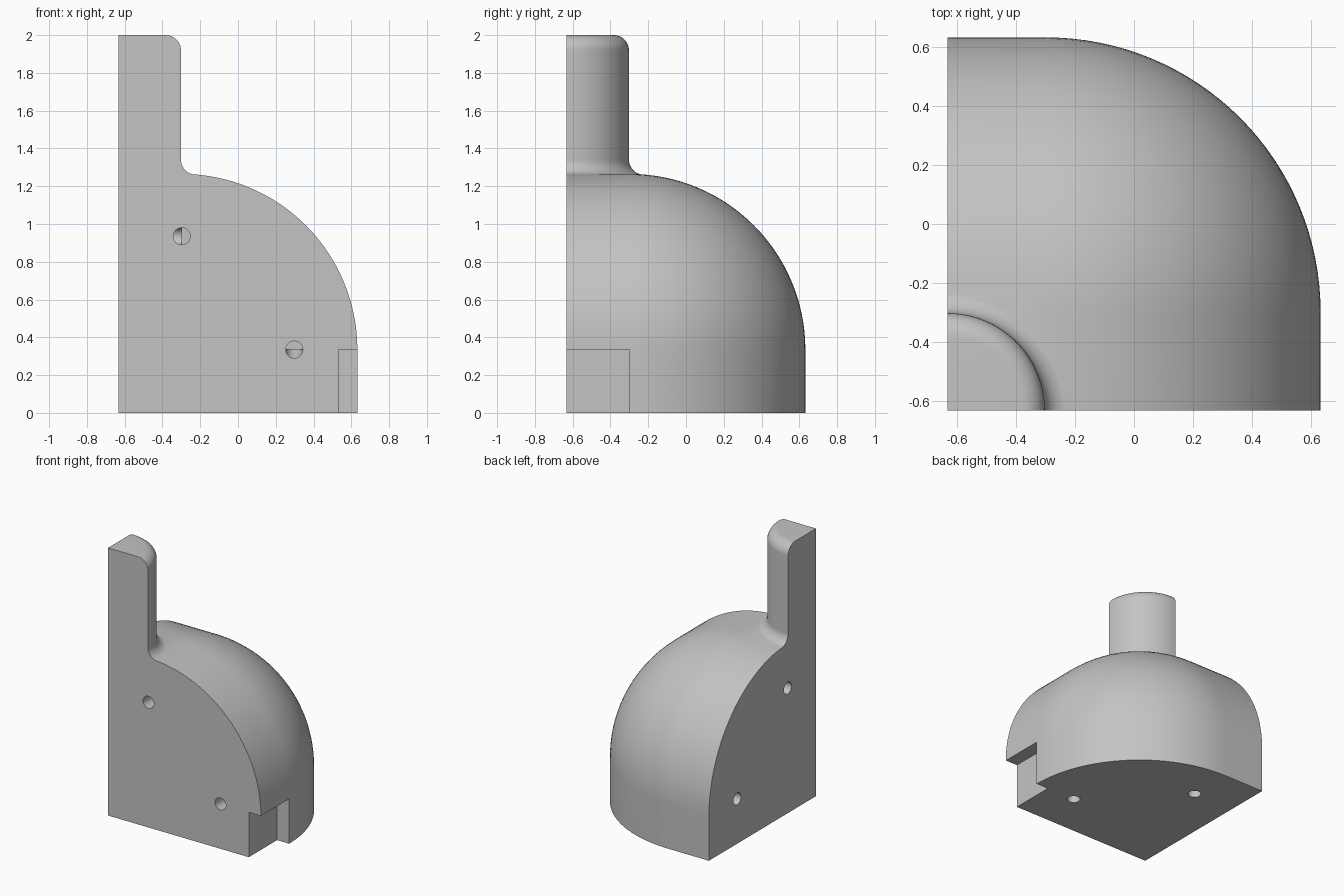
import bpy, bmesh, math
from mathutils import Matrix, Vector

cube = bpy.data.objects.get("Cube")
if cube:
    bpy.data.objects.remove(cube, do_unlink=True)

H = 0.632          # half width of the block
R = 0.93           # radius of the rounded outer edges
C = H - R          # centre line shared by the rounding and the pin holes
TOP = 1.265        # top of the dome
BASE = TOP - R     # height where the rounding begins
POST = 0.33        # post radius
HOLE = 0.045       # pin hole radius

grey = bpy.data.materials.new("plain_grey")
grey.use_nodes = True
grey.diffuse_color = (0.55, 0.55, 0.55, 1)
grey.node_tree.nodes["Principled BSDF"].inputs["Base Color"].default_value = (0.55, 0.55, 0.55, 1)


def make_object(name, bm, helper=False):
    bmesh.ops.recalc_face_normals(bm, faces=bm.faces)
    mesh = bpy.data.meshes.new(name)
    bm.to_mesh(mesh)
    bm.free()
    mesh.materials.append(grey)
    obj = bpy.data.objects.new(name, mesh)
    bpy.context.collection.objects.link(obj)
    obj.hide_render = helper
    return obj


def box(lo, hi):
    lo, hi = Vector(lo), Vector(hi)
    bm = bmesh.new()
    bmesh.ops.create_cube(bm, size=1, matrix=Matrix.Translation((lo + hi) / 2)
                          @ Matrix.Diagonal((*(hi - lo), 1)))
    return bm


def combine(target, other, operation):
    mod = target.modifiers.new(operation.title(), 'BOOLEAN')
    mod.operation = operation
    mod.solver = 'EXACT'
    mod.object = other
    bpy.context.view_layer.objects.active = target
    bpy.ops.object.modifier_apply(modifier=mod.name)
    bpy.data.objects.remove(other, do_unlink=True)


def arc(cx, cz, r, start, end, steps=10):
    for i in range(steps + 1):
        a = math.radians(start + (end - start) * i / steps)
        yield cx + r * math.cos(a), cz + r * math.sin(a)


# Block with its three outer edges rounded into a spherical corner
bm = box((-H - 0.5, -H - 0.5, 0), (H, H, TOP))
corner = max(bm.verts, key=lambda v: sum(v.co))
bmesh.ops.bevel(bm, geom=list(corner.link_edges), offset=R, segments=32,
                profile=0.5, affect='EDGES')
body = make_object("quarter_dome", bm)

# Round post with a softened top edge and a flared foot
f = 0.08
foot = TOP - 0.004
profile = [(0, 1.0), (POST + f, 1.0), *arc(POST + f, foot + f, f, 270, 180),
           *arc(POST - f, 2 - f, f, 0, 90), (0, 2)]
bm = bmesh.new()
verts = [bm.verts.new((r - H, -H, z)) for r, z in profile]
edges = [bm.edges.new(pair) for pair in zip(verts, verts[1:])]
bmesh.ops.spin(bm, geom=verts + edges, cent=(-H, -H, 0), axis=(0, 0, 1),
               angle=math.tau, steps=96, use_duplicate=False)
bmesh.ops.remove_doubles(bm, verts=bm.verts, dist=0.0005)
combine(body, make_object("post", bm), 'UNION')

# Trim to the two flat joining faces
combine(body, make_object("trim", box((-H, -H, -1), (2, 2, 3)), True), 'INTERSECT')

# Rectangular notch at the lower side
notch = box((H - 0.1, -H - 0.1, -0.1), (H + 0.1, C, BASE))
combine(body, make_object("notch", notch, True), 'DIFFERENCE')


# Pin holes, meeting in pairs inside the block
def drill(axis, end):
    start = Vector(end)
    start[axis] = -0.1 if axis == 2 else -H - 0.1
    span = Vector(end) - start
    bm = bmesh.new()
    bmesh.ops.create_cone(bm, cap_ends=True, segments=32, radius1=HOLE, radius2=HOLE,
                          depth=span.length,
                          matrix=Matrix.Translation(start + span / 2)
                          @ span.to_track_quat('Z', 'Y').to_matrix().to_4x4())
    combine(body, make_object("pin_hole", bm, True), 'DIFFERENCE')


for end, axes in (((C, C, BASE + 0.6), (0, 1)),
                  ((-C, C, BASE), (1, 2)),
                  ((C, -C, BASE), (0, 2))):
    for axis in axes:
        drill(axis, end)

bpy.ops.object.select_all(action='DESELECT')
body.select_set(True)
bpy.context.view_layer.objects.active = body
bpy.ops.object.shade_smooth_by_angle(angle=math.radians(30))
